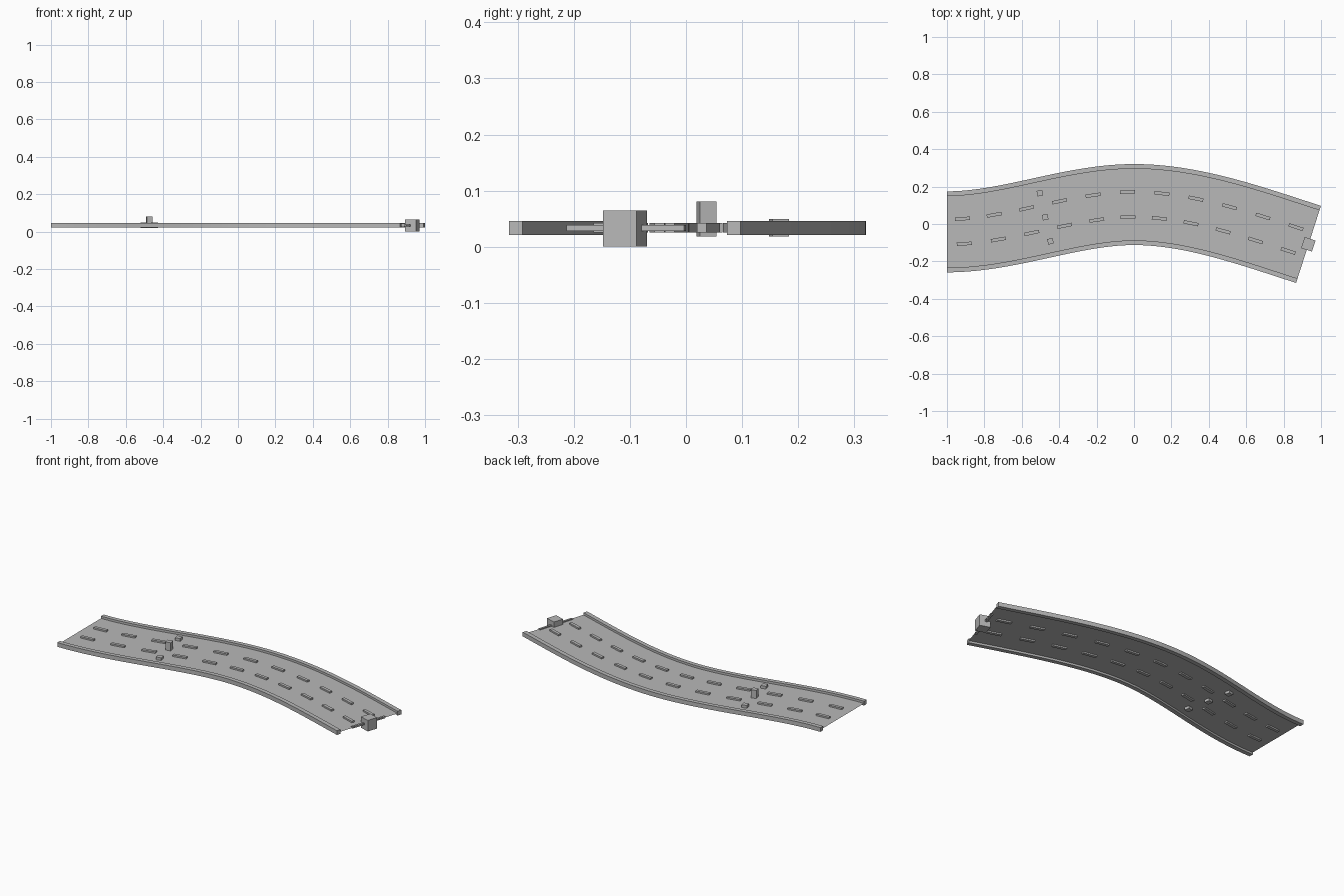
import bpy, bmesh, math
from mathutils import Vector, Matrix

if "Cube" in bpy.data.objects:
    bpy.data.objects.remove(bpy.data.objects["Cube"])

HALF = 0.2165      # half width of the road
DECK_Z = 0.033

grey = bpy.data.materials.new("plain grey")
grey.diffuse_color = (0.48, 0.48, 0.48, 1)
grey.use_nodes = True
grey.node_tree.nodes["Principled BSDF"].inputs["Base Color"].default_value = grey.diffuse_color


def hermite(p0, p1, s0, s1, t):
    """Cubic between two points with given end slopes: position and slope."""
    dx, dy = p1[0] - p0[0], p1[1] - p0[1]
    a, b = s0 * dx, s1 * dx
    y = p0[1] + dy * (3*t*t - 2*t**3) + a * (t**3 - 2*t*t + t) + b * (t**3 - t*t)
    d = dy * (6*t - 6*t*t) + a * (3*t*t - 4*t + 1) + b * (3*t*t - 2*t)
    return p0[0] + dx * t, y, d / dx


def centre(x):
    """Road centre line: point and heading at x."""
    if x < 0:
        r = hermite((-1, -0.042), (0, 0.104), 0, 0, x + 1)
    else:
        r = hermite((0, 0.104), (0.933, -0.109), 0, -0.322, x / 0.933)
    return Vector((r[0], r[1], 0)), math.atan(r[2])


STEPS = 56
XS = [-1 + 1.933 * i / STEPS for i in range(STEPS + 1)]


def finish(bm, name):
    me = bpy.data.meshes.new(name)
    bm.to_mesh(me)
    bm.free()
    me.materials.append(grey)
    ob = bpy.data.objects.new(name, me)
    bpy.context.collection.objects.link(ob)
    return ob


def sweep(name, profile, closed):
    """Sweep an (offset, height) profile along the centre line."""
    bm = bmesh.new()
    rings = []
    for x in XS:
        p, a = centre(x)
        n = Vector((-math.sin(a), math.cos(a), 0))
        rings.append([bm.verts.new(p + n * o + Vector((0, 0, z))) for o, z in profile])
    m = len(profile)
    for r, s in zip(rings, rings[1:]):
        for j in range(m if closed else m - 1):
            k = (j + 1) % m
            bm.faces.new((r[j], s[j], s[k], r[k]))
    if closed:
        bm.faces.new(rings[0])
        bm.faces.new(rings[-1][::-1])
        bmesh.ops.recalc_face_normals(bm, faces=bm.faces)
    return finish(bm, name)


def add_box(bm, x, offset, z0, z1, length, width, shift=0):
    """Box aligned with the road at x, set sideways by offset."""
    p, a = centre(x)
    mat = (Matrix.Translation(p) @ Matrix.Rotation(a, 4, 'Z')
           @ Matrix.Translation((shift, offset, (z0 + z1) / 2))
           @ Matrix.Diagonal((length, width, z1 - z0, 1)))
    bmesh.ops.create_cube(bm, size=1, matrix=mat)


def box(name, *args):
    bm = bmesh.new()
    add_box(bm, *args)
    return finish(bm, name)


# Thin road deck
sweep("road_deck", [(HALF - 0.01, DECK_Z), (-HALF + 0.01, DECK_Z)], False)

# Curbs along both edges
for side, name in ((1, "left_curb"), (-1, "right_curb")):
    o, i = side * HALF, side * (HALF - 0.025)
    sweep(name, [(o, 0.021), (o, 0.046), (i, 0.046), (i, 0.021)], True)

# Two rows of lane dashes
bm = bmesh.new()
COUNT = 11
for side in (1, -1):
    for i in range(COUNT):
        x = -1 + 1.933 * (i + 0.5) / COUNT
        add_box(bm, x, side * 0.067, 0.025, 0.042, 0.08, 0.018)
finish(bm, "lane_dashes")

# Blocks standing in the three lanes
for off, top, name in ((0.132, 0.049, "left_lane_block"),
                       (0, 0.081, "middle_lane_block"),
                       (-0.132, 0.049, "right_lane_block")):
    box(name, -0.475, off, 0.018, top, 0.03, 0.03)

# Cube and slim bar at the end of the road
box("end_cube", 0.932, 0, 0.0, 0.065, 0.061, 0.062)
box("end_bar", 0.932, 0, 0.028, 0.039, 0.012, 0.22, -0.006)
